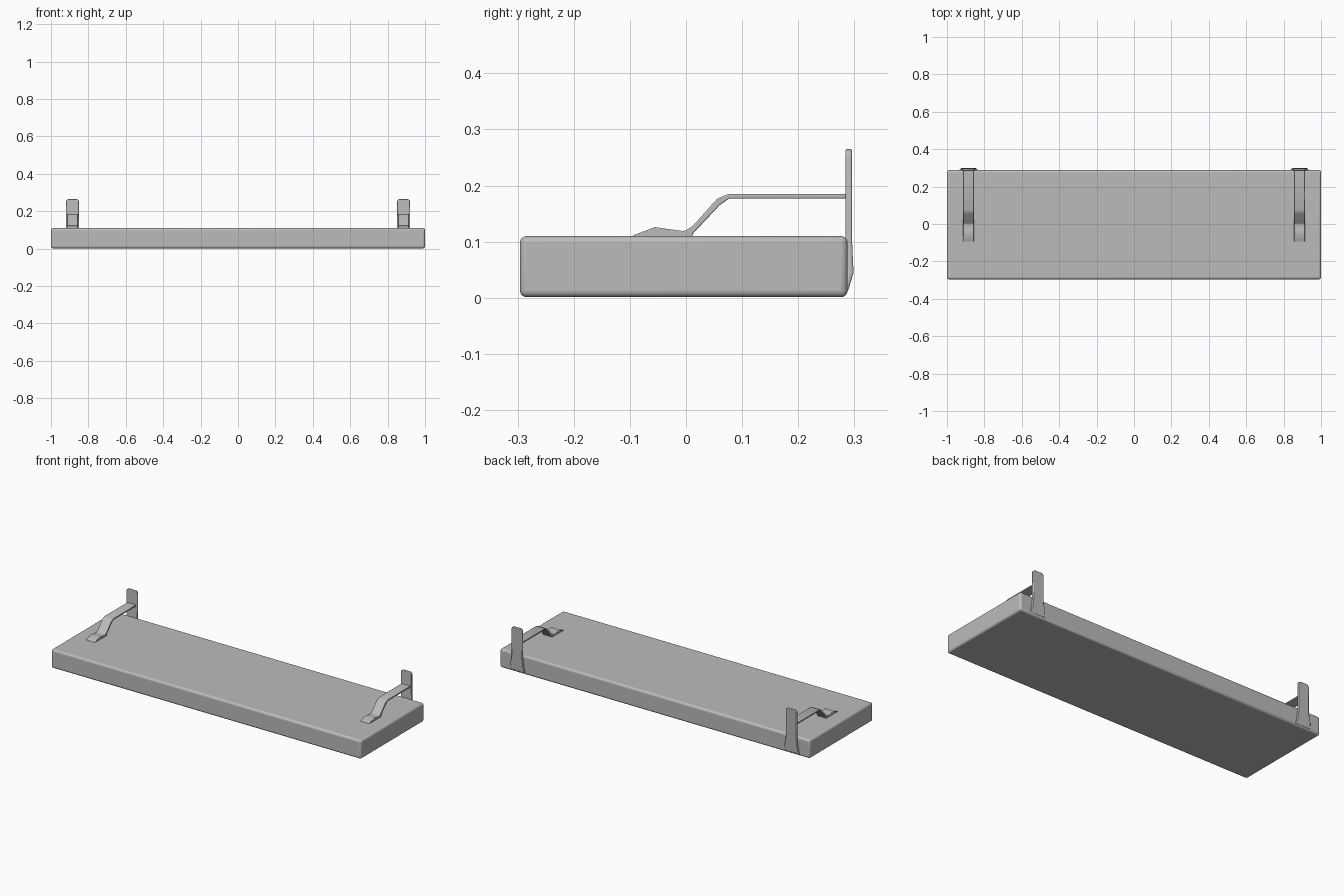
import bpy, bmesh, math
from mathutils import Vector

cube = bpy.data.objects.get("Cube")
if cube:
    bpy.data.objects.remove(cube, do_unlink=True)

grey = bpy.data.materials.new("light_grey")
grey.use_nodes = True
colour = (0.5, 0.5, 0.5, 1)
grey.diffuse_color = colour
grey.node_tree.nodes["Principled BSDF"].inputs["Base Color"].default_value = colour


def finish(name, bm, bevel, segments=3):
    """Turn a bmesh into a bevelled, smooth-shaded object."""
    bmesh.ops.recalc_face_normals(bm, faces=bm.faces)
    mesh = bpy.data.meshes.new(name)
    bm.to_mesh(mesh)
    bm.free()
    mesh.materials.append(grey)
    ob = bpy.data.objects.new(name, mesh)
    bpy.context.collection.objects.link(ob)
    mod = ob.modifiers.new("Rounded edges", 'BEVEL')
    mod.width, mod.segments = bevel, segments
    mod.limit_method = 'ANGLE'
    mod.angle_limit = math.radians(40)
    bpy.ops.object.select_all(action='DESELECT')
    ob.select_set(True)
    bpy.context.view_layer.objects.active = ob
    bpy.ops.object.shade_smooth_by_angle(angle=math.radians(40))
    return ob


def extrude_outline(points, direction):
    """Close an outline into a face and extrude it into a solid."""
    bm = bmesh.new()
    face = bm.faces.new([bm.verts.new(p) for p in points])
    new = bmesh.ops.extrude_face_region(bm, geom=[face])["geom"]
    verts = [v for v in new if isinstance(v, bmesh.types.BMVert)]
    bmesh.ops.translate(bm, vec=Vector(direction), verts=verts)
    return bm


# Board
bm = bmesh.new()
bmesh.ops.create_cube(bm, size=1)
bmesh.ops.scale(bm, vec=(2, 0.584, 0.109), verts=bm.verts)
bmesh.ops.translate(bm, vec=(0, -0.004, 0.0555), verts=bm.verts)
finish("shelf_board", bm, 0.012, 4)

# Bent strap: upper edge of its side profile, thickened downwards
strap_top = [(0.288, 0.185), (0.075, 0.185), (0.055, 0.176),
             (0.012, 0.128), (-0.002, 0.119)]
strap_bottom = [(-0.002, 0.108), (0.012, 0.114), (0.06, 0.165),
                (0.077, 0.177), (0.288, 0.177)]
# Foot: low ridge where the strap lands on the board
foot = [(0.012, 0.124), (-0.005, 0.119), (-0.035, 0.123), (-0.055, 0.126),
        (-0.095, 0.111), (-0.095, 0.106), (0.012, 0.106)]

for side, x in (("right", -0.885), ("left", 0.885)):
    outline = [(x - 0.029, y, z) for y, z in strap_top + strap_bottom]
    finish(side + "_strap", extrude_outline(outline, (0.058, 0, 0)), 0.002, 2)

    bm = extrude_outline([(x - 0.029, y, z) for y, z in foot], (0.058, 0, 0))
    finish(side + "_foot", bm, 0.002, 2)

    # Upright tab with a rounded top and a flared lower end
    half = [(0.05, 0.012), (0.042, 0.045), (0.035, 0.1), (0.035, 0.25)]
    half += [(0.02 + 0.015 * math.cos(a), 0.25 + 0.015 * math.sin(a))
             for a in (math.pi / 6, math.pi / 3, math.pi / 2)]
    outline = [(x + w, 0.284, z) for w, z in half]
    outline += [(x - w, 0.284, z) for w, z in reversed(half)]
    bm = extrude_outline(outline, (0, 0.012, 0))
    # Lower end curls in towards the underside of the board
    for v in bm.verts:
        if v.co.z < 0.02:
            v.co.y -= 0.007
    finish(side + "_upright", bm, 0.003, 2)
